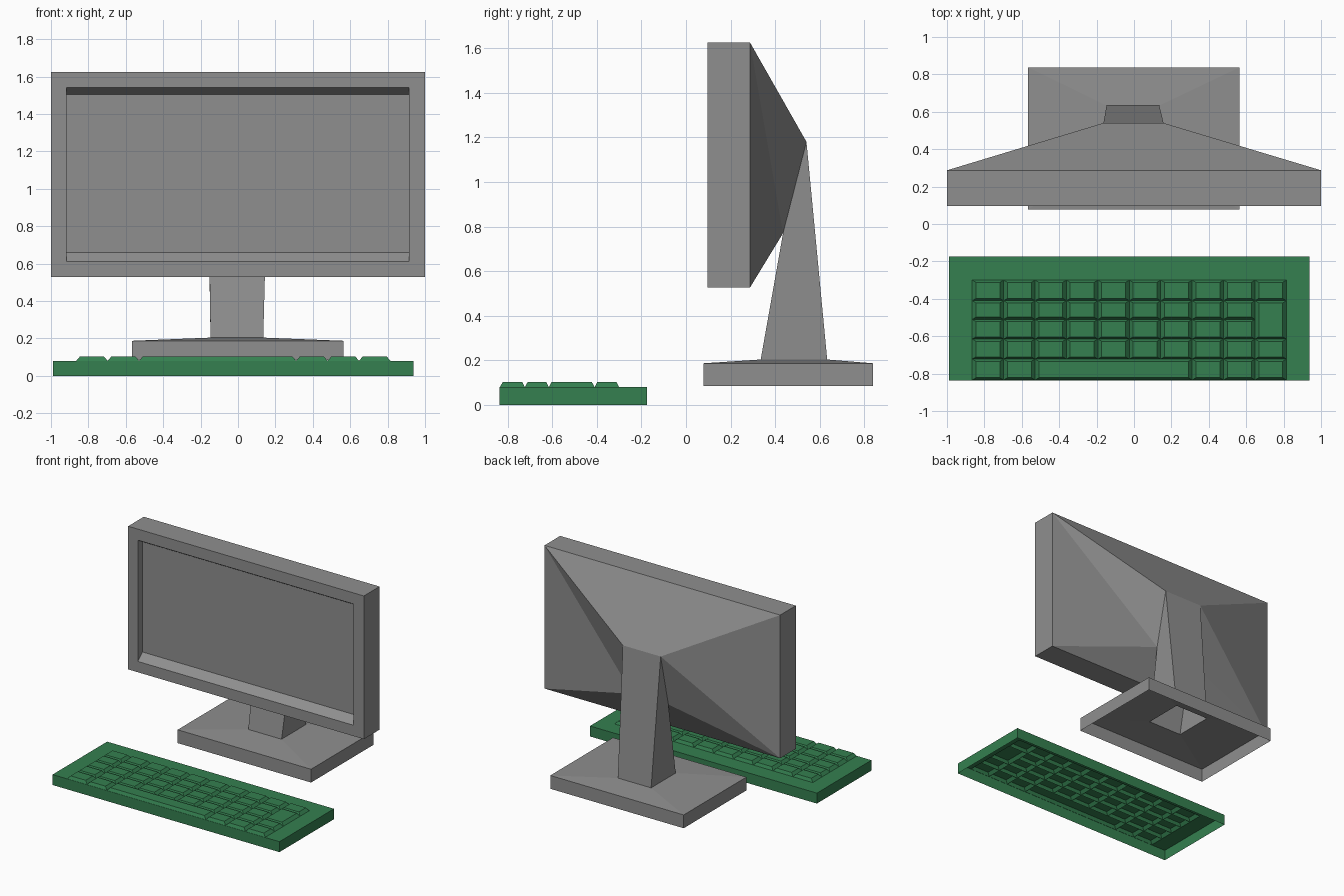
import bpy
import bmesh

if "Cube" in bpy.data.objects:
    bpy.data.objects.remove(bpy.data.objects["Cube"])


def rect(x0, x1, y0, y1, z):
    """Horizontal rectangle, front-left corner first."""
    return [(x0, y0, z), (x1, y0, z), (x1, y1, z), (x0, y1, z)]


def upright(x0, x1, y, z0, z1):
    """Vertical rectangle facing the front."""
    return [(x0, y, z0), (x1, y, z0), (x1, y, z1), (x0, y, z1)]


def loft(bm, rings, cap=False):
    """Join four-sided rings with quads; optionally close the last one."""
    loops = [[bm.verts.new(p) for p in r] for r in rings]
    for a, b in zip(loops, loops[1:]):
        for i in range(4):
            j = (i + 1) % 4
            bm.faces.new((a[i], a[j], b[j], b[i]))
    if cap:
        bm.faces.new(loops[-1])
    return loops


def paint(name, colour):
    mat = bpy.data.materials.new(name)
    mat.diffuse_color = (*colour, 1)
    mat.use_nodes = True
    mat.node_tree.nodes["Principled BSDF"].inputs["Base Color"].default_value = mat.diffuse_color
    return mat


def finish(bm, name, material):
    mesh = bpy.data.meshes.new(name)
    bm.to_mesh(mesh)
    bm.free()
    mesh.materials.append(material)
    obj = bpy.data.objects.new(name, mesh)
    bpy.context.collection.objects.link(obj)


grey = paint("dark_grey_plastic", (0.275, 0.275, 0.275))
green = paint("green_plastic", (0.035, 0.215, 0.08))

# Sloping join shared by the monitor back and the stand
neck = [(-0.155, 0.435, 0.77), (0.15, 0.435, 0.77),
        (0.158, 0.54, 1.18), (-0.163, 0.54, 1.18)]

# Monitor: tapered back, casing, bezel and recessed screen
bm = bmesh.new()
loops = loft(bm, [
    neck,
    upright(-1, 1, 0.287, 0.527, 1.625),
    upright(-1, 1, 0.097, 0.527, 1.625),
    upright(-0.918, 0.914, 0.097, 0.61, 1.54),
    upright(-0.918, 0.914, 0.155, 0.66, 1.505),
], cap=True)
inner, outer = loops[0], loops[1]
bmesh.ops.connect_verts(bm, verts=[inner[1], outer[2]])   # fold on the right
bmesh.ops.connect_verts(bm, verts=[inner[3], outer[0]])   # fold on the left
finish(bm, "monitor", grey)

# Stand: hollow base tray rising into a tapering column
bm = bmesh.new()
loft(bm, [
    rect(-0.567, 0.565, 0.078, 0.838, 0.085),
    rect(-0.567, 0.565, 0.078, 0.838, 0.187),
    rect(-0.147, 0.135, 0.335, 0.633, 0.204),
    neck,
])
finish(bm, "monitor_stand", grey)

# Keyboard: open-bottomed tray with a hollow key field
X0, PITCH, DECK, KEY_TOP, SLOPE = -0.865, 0.168, 0.08, 0.103, 0.02
rows = [-0.30, -0.41, -0.51, -0.615, -0.722, -0.834]
tray = (-0.988, 0.937, -0.836, -0.175)
bm = bmesh.new()
loft(bm, [
    rect(*tray, 0),
    rect(*tray, DECK),
    rect(X0, X0 + 10 * PITCH, rows[-1], rows[0], DECK),
])

# Keys as (first column, end column, first row, end row)
keys = [(c, c + 1, r, r + 1) for r in range(4) for c in range(10)
        if not (c == 9 and r in (1, 2))]
keys.append((9, 10, 1, 3))                                # tall key
keys += [(c, c + 1, 4, 5) for c in (0, 1, 7, 8, 9)]
keys.append((2, 7, 4, 5))                                 # long bar key
for c0, c1, r0, r1 in keys:
    x0, x1 = X0 + c0 * PITCH, X0 + c1 * PITCH
    y0, y1 = rows[r1], rows[r0]
    loft(bm, [
        rect(x0, x1, y0, y1, DECK),
        rect(x0 + SLOPE, x1 - SLOPE, y0 + 0.012, y1 - 0.012, KEY_TOP),
    ], cap=True)
finish(bm, "keyboard", green)
